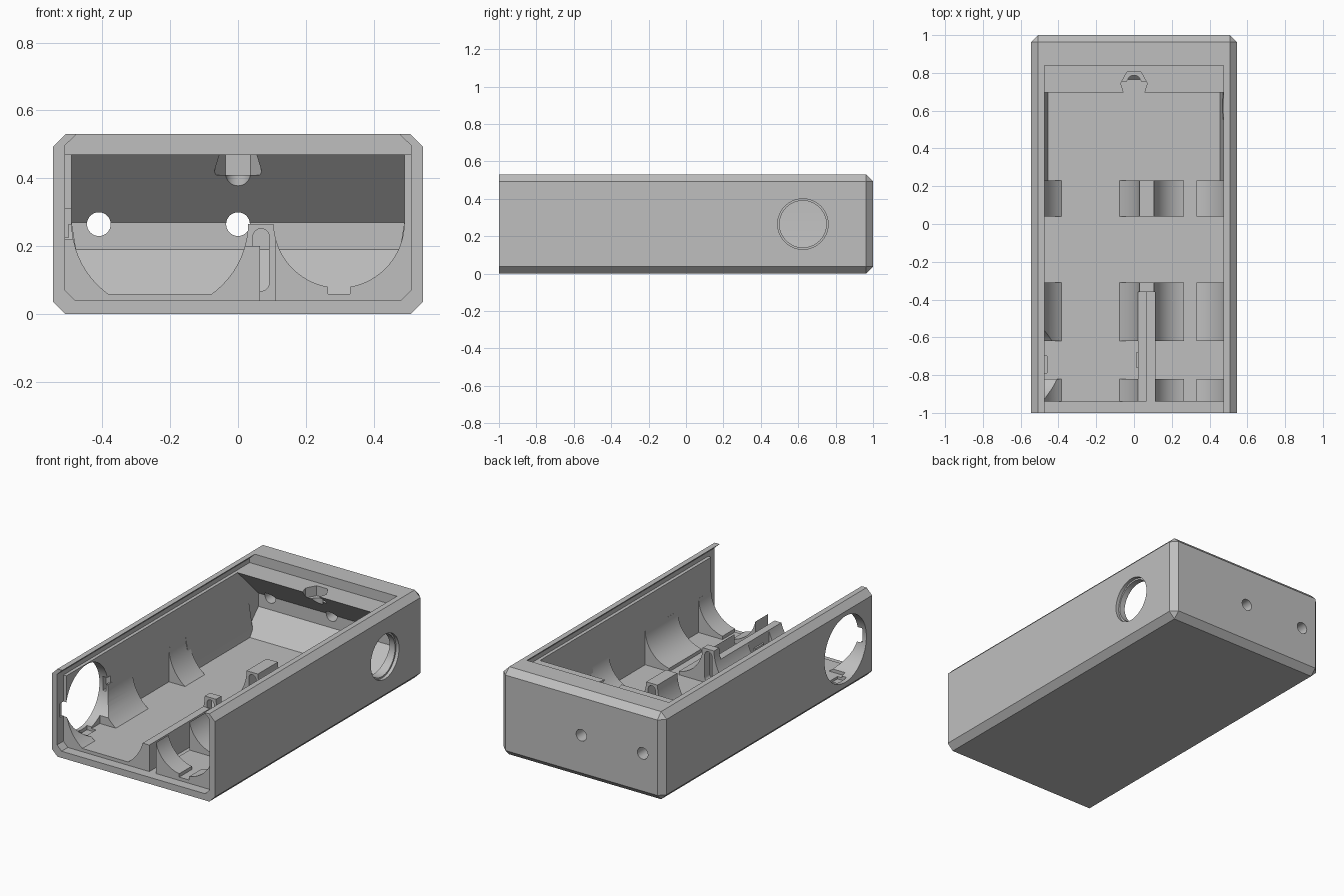
import bpy, bmesh, math
from mathutils import Matrix, Vector

if "Cube" in bpy.data.objects:
    bpy.data.objects.remove(bpy.data.objects["Cube"])

grey = bpy.data.materials.new("light_grey_plastic")
grey.use_nodes = True
colour = (0.52, 0.52, 0.52, 1)
grey.diffuse_color = colour
grey.node_tree.nodes["Principled BSDF"].inputs["Base Color"].default_value = colour


def finish(name, bm):
    bmesh.ops.recalc_face_normals(bm, faces=bm.faces)
    mesh = bpy.data.meshes.new(name)
    bm.to_mesh(mesh)
    bm.free()
    ob = bpy.data.objects.new(name, mesh)
    bpy.context.collection.objects.link(ob)
    mesh.materials.append(grey)
    return ob


def prism(name, points, axis, a, b):
    """Extrude a 2D outline from a to b; the outline uses the other two axes in order."""
    bm = bmesh.new()

    def place(p, d):
        c = list(p)
        c.insert(axis, d)
        return bm.verts.new(c)

    face = bm.faces.new([place(p, a) for p in points])
    ext = bmesh.ops.extrude_face_region(bm, geom=[face])
    move = Vector((0, 0, 0))
    move[axis] = b - a
    bmesh.ops.translate(bm, vec=move, verts=[v for v in ext["geom"] if isinstance(v, bmesh.types.BMVert)])
    return finish(name, bm)


def box(name, x, y, z):
    return prism(name, [(x[0], y[0]), (x[1], y[0]), (x[1], y[1]), (x[0], y[1])], 2, *z)


def rod(name, centre, radius, axis, a, b, sides=64):
    ring = [(centre[0] + radius * math.cos(2 * math.pi * i / sides),
             centre[1] + radius * math.sin(2 * math.pi * i / sides)) for i in range(sides)]
    return prism(name, ring, axis, a, b)


def combine(target, tool, operation="DIFFERENCE"):
    mod = target.modifiers.new("combine", "BOOLEAN")
    mod.object, mod.operation, mod.solver = tool, operation, "EXACT"
    bpy.ops.object.select_all(action="DESELECT")
    bpy.context.view_layer.objects.active = target
    target.select_set(True)
    bpy.ops.object.modifier_apply(modifier=mod.name)
    bpy.data.objects.remove(tool)


# Outer block, chamfered everywhere except round the open front
bm = bmesh.new()
bmesh.ops.create_cube(bm, size=1, matrix=Matrix.Translation((0, 0, 0.265)) @ Matrix.Diagonal((1.09, 2, 0.53, 1)))
edges = [e for e in bm.edges if any(v.co.y > 0 for v in e.verts)]
bmesh.ops.bevel(bm, geom=edges, offset=0.037, segments=1, affect="EDGES")
case = finish("case_body", bm)

# Main cavity with its overhanging shelf and sloped rear floor
combine(case, prism("cavity", [(-0.96, 0.06), (0.765, 0.06), (0.895, 0.19), (0.895, 0.27),
                               (0.695, 0.47), (0.695, 0.485), (-0.96, 0.485)], 0, -0.49, 0.49))
# Dovetail track for the sliding lid
combine(case, prism("lid_track", [(-0.51, 0.47), (0.51, 0.47), (0.51, 0.497), (0.475, 0.53), (0.475, 0.6),
                                  (-0.475, 0.6), (-0.475, 0.53), (-0.51, 0.497)], 1, -1.1, 0.84))
# Recess for the front panel
combine(case, prism("panel_recess", [(-0.48, 0.04), (0.48, 0.04), (0.51, 0.07), (0.51, 0.48),
                                     (-0.51, 0.48), (-0.51, 0.07)], 1, -1.1, -0.94))
# Nut pocket and screw hole in the shelf
combine(case, prism("nut_pocket", [(-0.05, 0.68), (0.05, 0.68), (0.07, 0.745), (0.037, 0.805),
                                   (-0.037, 0.805), (-0.07, 0.745)], 2, 0.41, 0.5))
combine(case, rod("screw_hole", (0, 0.75), 0.037, 2, 0.3, 0.48, 32))
# Rear cable holes
for x in (-0.41, 0):
    combine(case, rod("cable_hole", (x, 0.265), 0.035, 1, 0.7, 1.1, 32))

# Sloped lower wall strips behind the cradles
for s, name in ((-1, "right_wall_strip"), (1, "left_wall_strip")):
    strip = prism(name, [(s * 0.5, 0.27), (s * 0.49, 0.27), (s * 0.455, 0.055), (s * 0.5, 0.055)], 1, 0.2, 0.8)
    combine(case, strip, "UNION")

# Round port in the left wall, with a shallow counterbore
combine(case, rod("side_port", (0.625, 0.265), 0.125, 0, 0.4, 0.6))
combine(case, rod("side_port_step", (0.625, 0.265), 0.135, 0, 0.525, 0.6))

parts = [case]

# Cell cradles: two troughs side by side
for name, y0, y1 in (("front_cradle", -0.94, -0.82), ("middle_cradle", -0.62, -0.31), ("rear_cradle", 0.04, 0.23)):
    cradle = box(name, (-0.5, 0.5), (y0, y1), (0.045, 0.266))
    combine(cradle, rod("wide_trough", (-0.23, 0.27), 0.26, 1, -1.2, 1))
    combine(cradle, rod("narrow_trough", (0.2975, 0.27), 0.1925, 1, -1.2, 1))
    combine(cradle, box("floor_notch", (0.265, 0.33), (-1.2, 1), (0.02, 0.15)))
    # Rounded slot through the spine
    slot = [(0.068 + 0.024 * math.cos(math.pi * i / 12), 0.228 + 0.024 * math.sin(math.pi * i / 12)) for i in range(13)]
    slot += [(0.068 - 0.024 * math.cos(math.pi * i / 12), 0.092 - 0.024 * math.sin(math.pi * i / 12)) for i in range(13)]
    combine(cradle, prism("spine_slot", slot, 1, -1.2, 1))
    if y0 < 0:
        # Clearance for the long rib and wire channel
        combine(cradle, box("rib_clearance", (0.02, 0.11), (-1.2, -0.36), (0.03, 0.4)))
    parts.append(cradle)

# Wire channel in the floor, with the rib and clip beside it
combine(case, box("wire_channel", (0.065, 0.11), (-0.96, -0.36), (0.04, 0.1)))
parts.append(box("channel_rib", (0.02, 0.065), (-0.94, -0.36), (0.05, 0.2)))
parts.append(box("rib_clip", (0.01, 0.021), (-0.76, -0.68), (0.08, 0.145)))

# Large round opening in the right wall, also trimming the cradles
for ob in parts[:3]:
    combine(ob, rod("large_port", (-0.745, 0.265), 0.2, 0, -0.7, -0.36))
# Key slots on the inside of the large opening
combine(case, box("key_slot_level", (-0.52, -0.48), (-0.97, -0.52), (0.225, 0.31)))
combine(case, box("key_slot_upright", (-0.52, -0.46), (-0.79, -0.70), (0.045, 0.45)))

# Smooth the round walls and keep every edge crisp
bpy.ops.object.select_all(action="DESELECT")
for ob in parts:
    ob.select_set(True)
bpy.context.view_layer.objects.active = case
bpy.ops.object.shade_smooth_by_angle(angle=math.radians(20))
